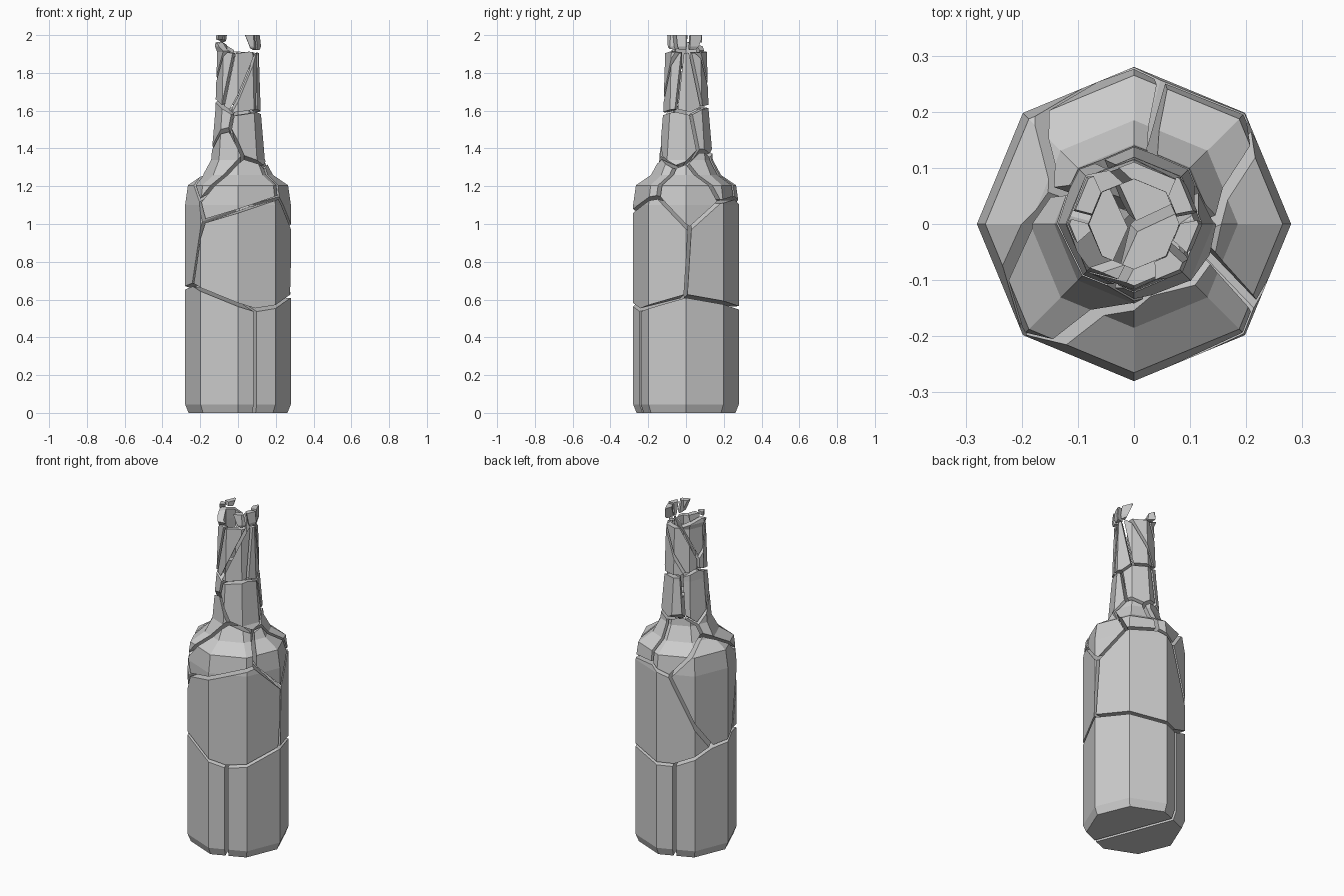
import bpy, bmesh, math, random
from mathutils import Vector

if "Cube" in bpy.data.objects:
    bpy.data.objects.remove(bpy.data.objects["Cube"])

random.seed(4)

# Eight-sided bottle profile (radius, height): outside up, then down the neck bore
PROFILE = [(.262, 0), (.28, .045), (.28, 1.1), (.265, 1.205), (.185, 1.26), (.142, 1.34),
           (.12, 1.6), (.11, 1.91), (.122, 1.94), (.115, 2.0), (.082, 2.0), (.08, 1.9), (.083, 1.48)]
SIDES = 8


def make_bottle():
    bm = bmesh.new()
    rings = [[bm.verts.new((r * math.cos(i * math.tau / SIDES), r * math.sin(i * math.tau / SIDES), z))
              for i in range(SIDES)] for r, z in PROFILE]
    for lo, hi in zip(rings, rings[1:]):
        for i in range(SIDES):
            j = (i + 1) % SIDES
            bm.faces.new((lo[i], lo[j], hi[j], hi[i]))
    bm.faces.new(rings[0][::-1])
    bm.faces.new(rings[-1])
    bmesh.ops.recalc_face_normals(bm, faces=bm.faces)
    me = bpy.data.meshes.new("bottle_source")
    bm.to_mesh(me)
    bm.free()
    return me


def make_cell(seed, others, gap):
    """Convex region nearest to one seed, pulled back to leave a crack."""
    bm = bmesh.new()
    bmesh.ops.create_cube(bm, size=6)
    for o in others:
        n = (o - seed).normalized()
        p = (o + seed) / 2 - n * gap
        res = bmesh.ops.bisect_plane(bm, geom=bm.verts[:] + bm.edges[:] + bm.faces[:], dist=1e-6,
                                     plane_co=p, plane_no=n, clear_outer=True)
        cut = [e for e in res["geom_cut"] if isinstance(e, bmesh.types.BMEdge)]
        if cut:
            bmesh.ops.holes_fill(bm, edges=[e for e in bm.edges if e.is_boundary], sides=0)
    bmesh.ops.recalc_face_normals(bm, faces=bm.faces)
    me = bpy.data.meshes.new("cell")
    bm.to_mesh(me)
    bm.free()
    return me


# Fracture seeds: (name, position, half crack width, kept)
seeds = [
    ("base_left", (-.16, -.06, .21), .009, True),
    ("base_right", (.16, .06, .21), .009, True),
    ("body_front", (.12, -.15, .99), .009, True),
    ("body_back", (.10, .17, .97), .009, True),
    ("shoulder_left", (-.20, .08, 1.12), .009, True),
    ("shoulder_front", (.05, -.16, 1.21), .011, True),
    ("shoulder_front_left", (-.12, -.10, 1.36), .009, True),
    ("shoulder_right", (.24, .02, 1.20), .010, True),
    ("shoulder_back_right", (.13, .15, 1.28), .010, True),
    ("shoulder_back", (-.05, .20, 1.30), .010, True),
    ("neck_right", (.10, -.05, 1.46), .009, True),
    ("neck_back", (.03, .10, 1.49), .009, True),
    ("neck_left", (-.10, .04, 1.50), .009, True),
]
# Thin upright neck shards, then the small broken lip pieces
for k in range(7):
    a = math.radians(k * 360 / 7 + 10 + random.uniform(-8, 8))
    z = 1.79 + random.uniform(-.04, .04) - .03 * math.cos(a)
    seeds.append((f"neck_shard_{k + 1}", (.1 * math.cos(a), .1 * math.sin(a), z), .008, True))
for k in range(7):
    a = math.radians(k * 360 / 7 - 15 + random.uniform(-8, 8))
    z = 2.07 + random.uniform(-.03, .03)
    seeds.append((f"lip_shard_{k + 1}", (.11 * math.cos(a), .11 * math.sin(a), z), .009, k not in (2, 5)))

bottle = make_bottle()
points = [Vector(s[1]) for s in seeds]
for i, (name, pos, gap, keep) in enumerate(seeds):
    if not keep:
        continue
    shard = bpy.data.objects.new(name, bottle.copy())
    cell = bpy.data.objects.new("cell_cutter", make_cell(points[i], points[:i] + points[i + 1:], gap))
    for o in (shard, cell):
        bpy.context.collection.objects.link(o)
    cell.hide_render = True
    mod = shard.modifiers.new("fracture", "BOOLEAN")
    mod.operation, mod.solver, mod.object = "INTERSECT", "EXACT", cell
    bpy.context.view_layer.update()
    result = bpy.data.meshes.new_from_object(shard.evaluated_get(bpy.context.evaluated_depsgraph_get()))
    shard.modifiers.clear()
    shard.data = result
    bpy.data.objects.remove(cell)
